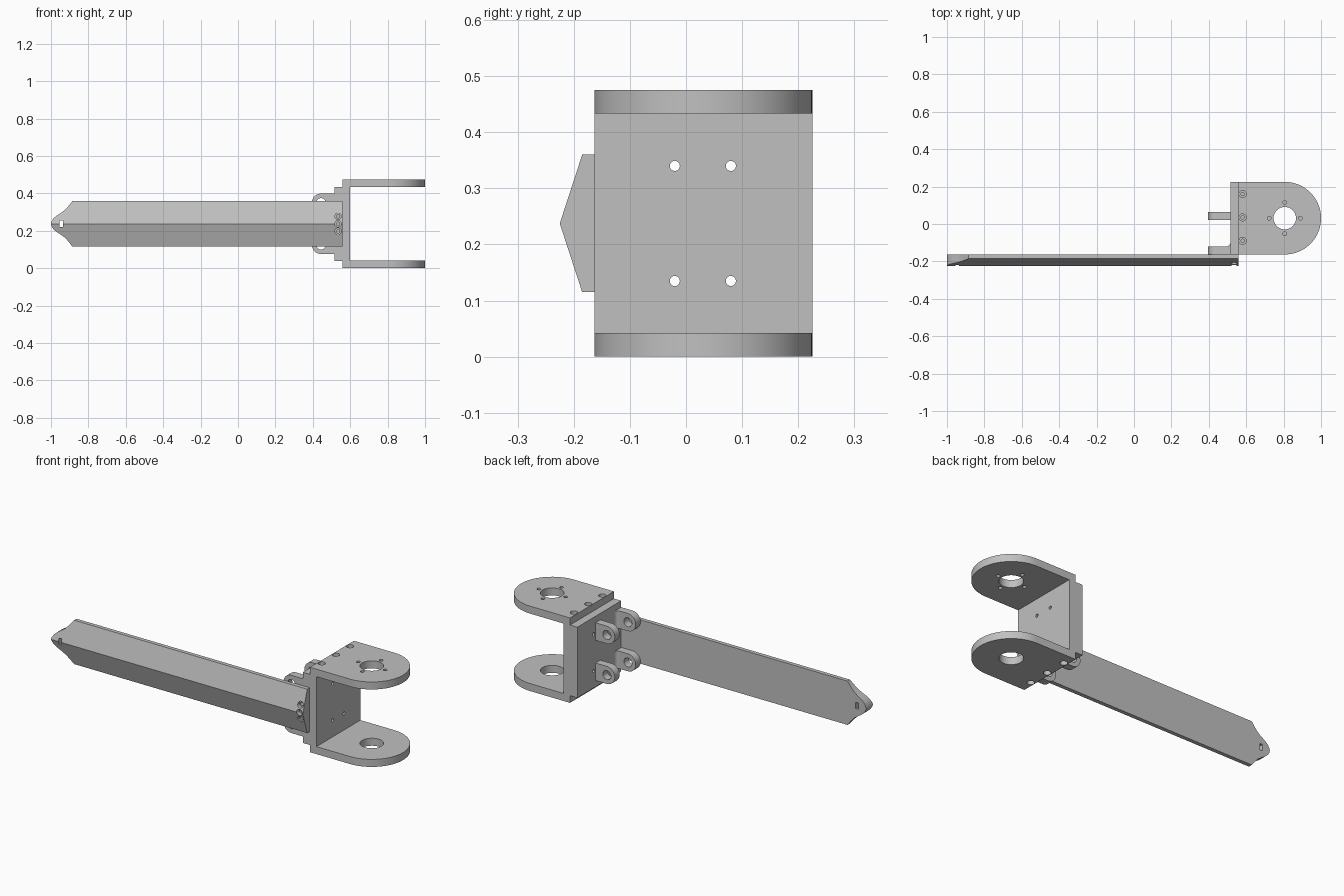
import bpy
import bmesh
import math
from mathutils import Vector

cube = bpy.data.objects.get("Cube")
if cube:
    bpy.data.objects.remove(cube, do_unlink=True)

grey = bpy.data.materials.new("plain grey")
grey.use_nodes = True
grey.diffuse_color = (0.53, 0.53, 0.53, 1)
grey.node_tree.nodes["Principled BSDF"].inputs["Base Color"].default_value = grey.diffuse_color

MID_Z = 0.2375           # height of the symmetry plane
FRONT, BACK = -0.163, 0.225
WALL_X = 0.515
AXES = {"x": (1, 2, 0), "y": (0, 2, 1), "z": (0, 1, 2)}


def prism(name, points, axis, low, high):
    """Extrude a flat outline along one axis."""
    u, v, w = AXES[axis]
    bm = bmesh.new()
    verts = []
    for a, b in points:
        co = Vector((0, 0, 0))
        co[u], co[v], co[w] = a, b, low
        verts.append(bm.verts.new(co))
    face = bm.faces.new(verts)
    top = bmesh.ops.extrude_face_region(bm, geom=[face])["geom"]
    shift = Vector((0, 0, 0))
    shift[w] = high - low
    bmesh.ops.translate(bm, vec=shift, verts=[g for g in top if isinstance(g, bmesh.types.BMVert)])
    bmesh.ops.recalc_face_normals(bm, faces=bm.faces)
    mesh = bpy.data.meshes.new(name)
    bm.to_mesh(mesh)
    bm.free()
    mesh.materials.append(grey)
    obj = bpy.data.objects.new(name, mesh)
    bpy.context.collection.objects.link(obj)
    return obj


def arc(cx, cy, r, start, end, steps):
    angles = [math.radians(start + (end - start) * i / steps) for i in range(steps + 1)]
    return [(cx + r * math.cos(a), cy + r * math.sin(a)) for a in angles]


def disc(a, b, r, axis, low, high, sides=32):
    return prism("cutter", arc(a, b, r, 0, 360, sides)[:-1], axis, low, high)


def combine(target, tool, operation="DIFFERENCE"):
    """Apply a boolean, then throw the tool away."""
    mod = target.modifiers.new("boolean", "BOOLEAN")
    mod.operation, mod.solver, mod.object = operation, "EXACT", tool
    bpy.context.view_layer.objects.active = target
    bpy.ops.object.modifier_apply(modifier=mod.name)
    bpy.data.objects.remove(tool, do_unlink=True)


def mirrored(points):
    """Complete an upper outline with its reflection below the middle."""
    return points + [(a, 2 * MID_Z - b) for a, b in reversed(points) if abs(b - MID_Z) > 1e-5]


# Fork bracket: stepped C profile trimmed to a rounded plan
bracket = prism("fork_bracket", mirrored([
    (0.6, 0.433), (1.1, 0.433), (1.1, 0.475), (0.56, 0.475),
    (0.56, 0.435), (WALL_X, 0.435)][::1]), "y", FRONT, BACK)
mid_y = (FRONT + BACK) / 2
radius = (BACK - FRONT) / 2
eye_x = 1 - radius
plan = [(0.5, BACK), (0.5, FRONT)] + arc(eye_x, mid_y, radius, -90, 90, 48)
combine(bracket, prism("plan", plan, "z", -0.1, 0.6), "INTERSECT")

# Large eyes through both plates, small holes through the upper one
combine(bracket, disc(eye_x, mid_y, 0.06, "z", -0.1, 0.6, 48))
for i in range(4):
    a = i * math.pi / 2
    combine(bracket, disc(eye_x + 0.083 * math.cos(a), mid_y + 0.083 * math.sin(a),
                          0.01, "z", 0.4, 0.5, 16))

# Counterbored screw holes above and below
for y in (-0.09, 0.035, 0.16):
    for outer, floor, deep in ((0.5, 0.447, 0.40), (-0.025, 0.028, 0.075)):
        for r, end in ((0.019, floor), (0.009, deep)):
            combine(bracket, disc(0.581, y, r, "z", min(outer, end), max(outer, end), 24))

# Bolt holes through the wall
for y in (-0.02, 0.08):
    for z in (0.135, 0.34):
        combine(bracket, disc(y, z, 0.009, "x", 0.4, 0.7, 20))

# Hinge lugs with round ends
lugs = []
for side, z in (("upper", 0.35), ("lower", 0.125)):
    for place, y in (("front", FRONT), ("back", 0.022)):
        outline = [(WALL_X, z - 0.049)] + arc(0.444, z, 0.049, 270, 90, 24) + [(WALL_X, z + 0.049)]
        lug = prism(f"{side}_{place}_lug", outline, "y", y, y + 0.043)
        combine(lug, disc(0.444, z, 0.025, "y", -0.3, 0.3))
        lugs.append(lug)
        if place == "front":
            # Small fillet where the front lug meets the wall
            root = y + 0.043
            fillet = [(WALL_X, root)] + arc(WALL_X - 0.02, root + 0.02, 0.02, 0, -90, 6)
            lugs.append(prism(f"{side}_lug_fillet", fillet, "z", z - 0.049, z + 0.049))

# Long arm: ridged bar trimmed to a pointed, rounded tip
arm = prism("long_arm", mirrored([
    (FRONT, 0.36), (-0.185, 0.36), (-0.225, MID_Z)]), "x", -1.1, 0.558)
tip = [(0.7, 0.36), (-0.885, 0.36), (-0.905, 0.334), (-0.925, 0.312), (-0.945, 0.297),
       (-0.97, 0.281), (-0.987, 0.266), (-0.997, 0.25), (-1, MID_Z)]
combine(arm, prism("tip_outline", mirrored(tip), "y", -0.3, 0), "INTERSECT")

# Slot in the tip
combine(arm, prism("slot", [(-0.954, 0.22), (-0.936, 0.22), (-0.936, 0.255), (-0.954, 0.255)],
                   "y", -0.3, 0))

# Counterbored screw holes at the bracket end
for z in (MID_Z - 0.04, MID_Z, MID_Z + 0.04):
    for r, end in ((0.017, -0.198), (0.009, -0.175)):
        combine(arm, disc(0.535, z, r, "y", -0.3, end, 24))

# Smooth curved walls, keep sharp edges
bpy.ops.object.select_all(action="DESELECT")
for obj in [bracket, arm] + lugs:
    obj.select_set(True)
bpy.context.view_layer.objects.active = bracket
bpy.ops.object.shade_smooth_by_angle(angle=math.radians(25))
